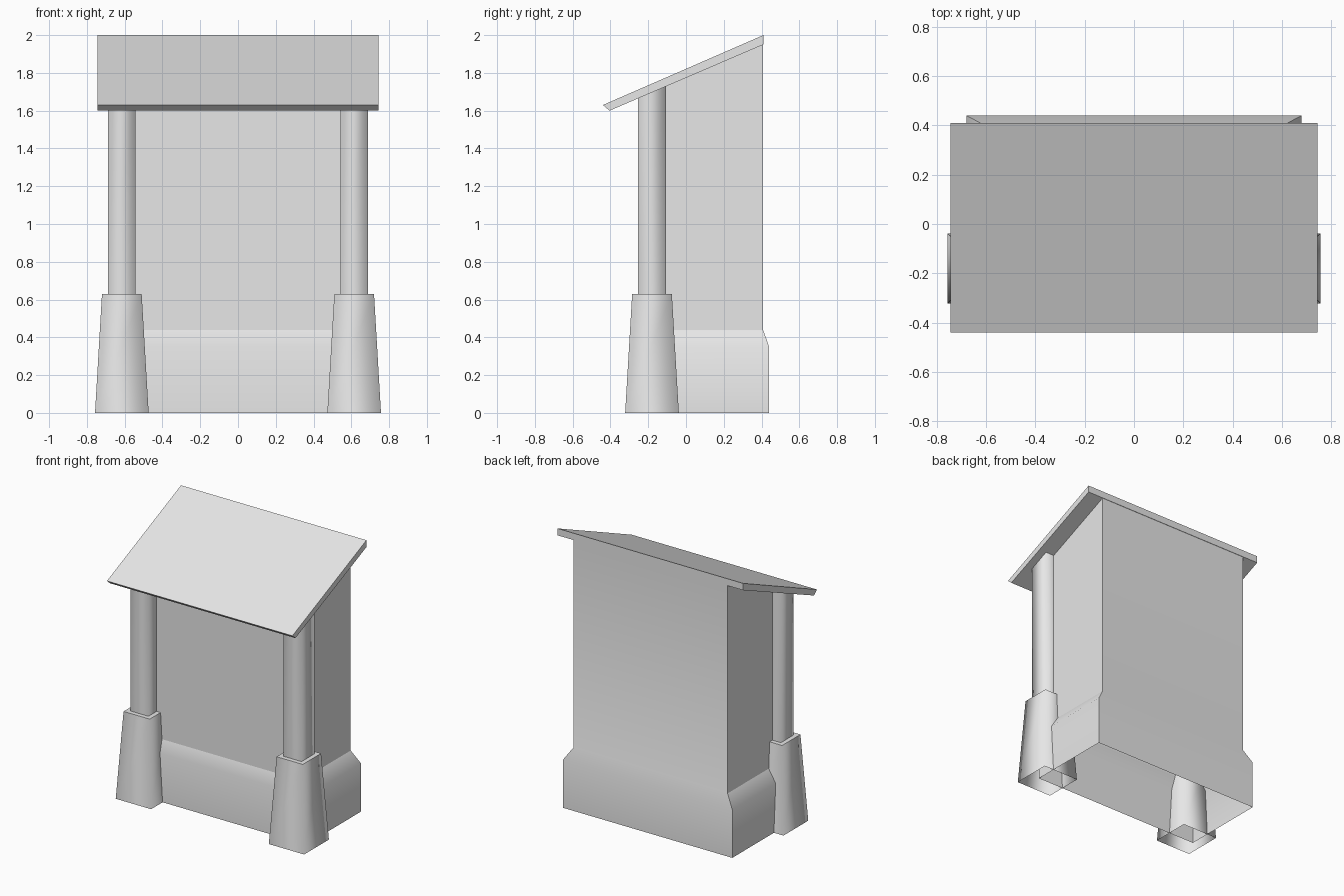
import bpy, bmesh

cube = bpy.data.objects.get("Cube")
if cube:
    bpy.data.objects.remove(cube)

GREY = (0.8, 0.8, 0.8, 1)
grey = bpy.data.materials.new("plain_grey")
grey.use_nodes = True
grey.diffuse_color = GREY
grey.node_tree.nodes["Principled BSDF"].inputs["Base Color"].default_value = GREY


def under_roof(y):
    """Height of the sloping roof underside."""
    return 1.6 + (y + 0.405) * 0.43


def ring(x0, x1, y0, y1, z=None):
    """Rectangle at height z, or following the roof underside."""
    corners = ((x0, y0), (x1, y0), (x1, y1), (x0, y1))
    return [(x, y, under_roof(y) if z is None else z) for x, y in corners]


def square(cx, cy, half, z=None):
    return ring(cx - half, cx + half, cy - half, cy + half, z)


def finish(name, bm):
    bmesh.ops.recalc_face_normals(bm, faces=bm.faces)
    mesh = bpy.data.meshes.new(name)
    bm.to_mesh(mesh)
    bm.free()
    mesh.materials.append(grey)
    obj = bpy.data.objects.new(name, mesh)
    bpy.context.collection.objects.link(obj)
    return obj


def loft(name, rings, cap_top=False, sharp=None):
    """Smooth open tube through rectangles; sharp(a, b) picks hard edges."""
    bm = bmesh.new()
    rows = [[bm.verts.new(p) for p in r] for r in rings]
    for low, high in zip(rows, rows[1:]):
        for i in range(4):
            j = (i + 1) % 4
            bm.faces.new((low[i], low[j], high[j], high[i])).smooth = True
    if cap_top:
        bm.faces.new(rows[-1])
    if sharp:
        for e in bm.edges:
            e.smooth = not sharp(e.verts[0].co, e.verts[1].co)
    return finish(name, bm)


# Body: walls on a wider plinth with a sloped shoulder, open underneath
def body_sharp(a, b):
    level = abs(a.z - b.z) < 0.01
    corner = not level and abs(a.y - b.y) < 0.04
    shoulder = level and abs(a.z - 0.44) < 0.01 and min(a.y, b.y) < 0
    return corner or shoulder


plinth = (-0.68, 0.68, -0.19, 0.44)
wall = (-0.62, 0.62, -0.16, 0.408)
loft("body", [ring(*plinth, 0), ring(*plinth, 0.35), ring(*wall, 0.44), ring(*wall)],
     sharp=body_sharp)

# Posts standing in tapered footings
for side, x in (("left", 0.615), ("right", -0.615)):
    loft(side + "_footing", [square(x, -0.18, 0.142, 0), square(x, -0.18, 0.105, 0.63)],
         cap_top=True)
    loft(side + "_post", [square(x, -0.18, 0.073, 0.6), square(x, -0.18, 0.073)])

# Sloping slab roof
bm = bmesh.new()
profile = ((-0.44, 1.63), (0.41, 2), (0.41, 1.95), (-0.405, 1.6))
end = bm.faces.new([bm.verts.new((-0.745, y, z)) for y, z in profile])
out = bmesh.ops.extrude_face_region(bm, geom=[end], use_keep_orig=True)
moved = [v for v in out["geom"] if isinstance(v, bmesh.types.BMVert)]
bmesh.ops.translate(bm, verts=moved, vec=(1.49, 0, 0))
finish("roof", bm)
